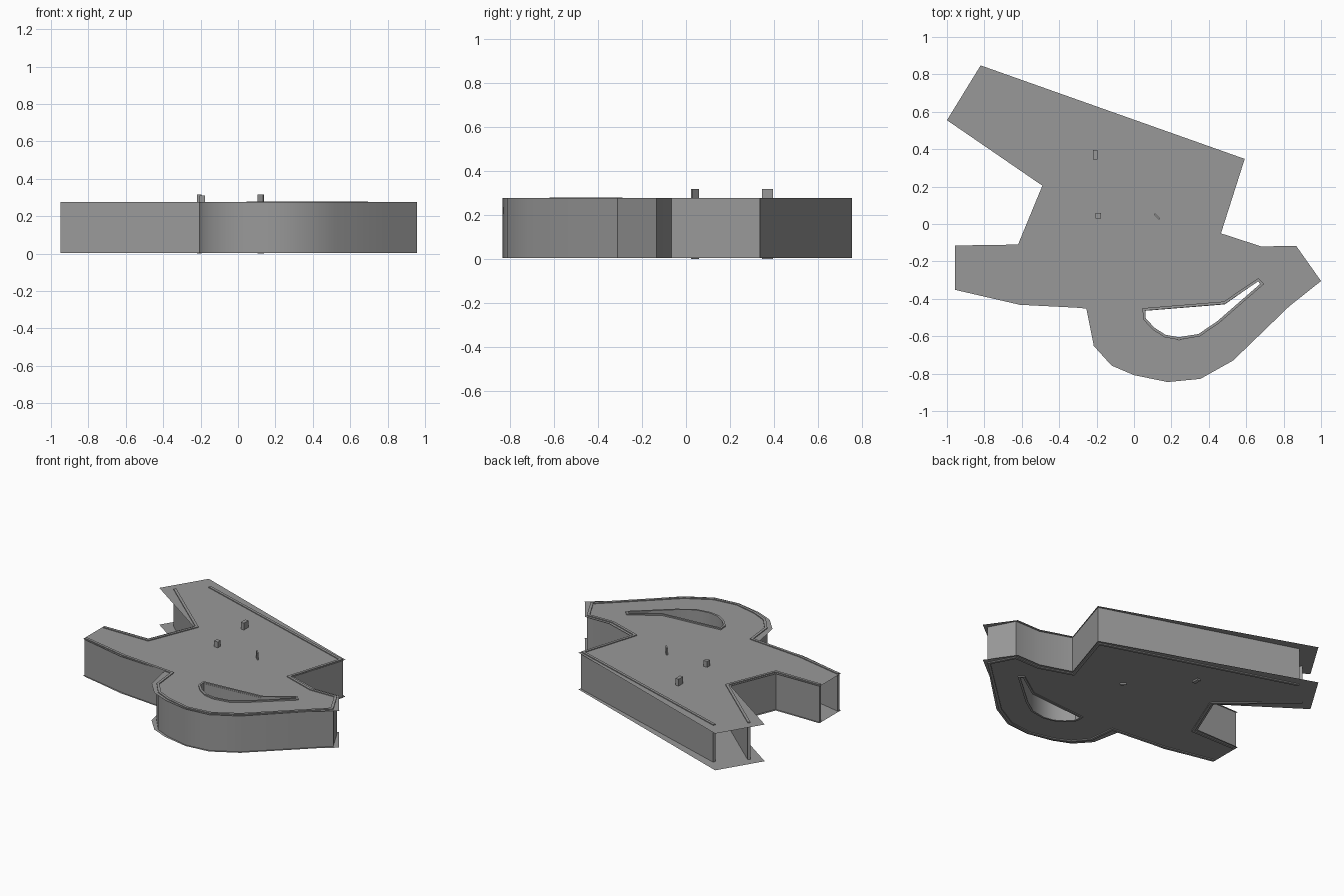
import bpy, bmesh
from mathutils import Vector

if "Cube" in bpy.data.objects:
    bpy.data.objects.remove(bpy.data.objects["Cube"])

grey = bpy.data.materials.new("dark_grey")
grey.diffuse_color = (.318, .318, .318, 1)
grey.use_nodes = True
grey.node_tree.nodes["Principled BSDF"].inputs["Base Color"].default_value = grey.diffuse_color


def finish(bm, name):
    bmesh.ops.recalc_face_normals(bm, faces=bm.faces)
    mesh = bpy.data.meshes.new(name)
    bm.to_mesh(mesh)
    bm.free()
    mesh.materials.append(grey)
    ob = bpy.data.objects.new(name, mesh)
    bpy.context.collection.objects.link(ob)
    return ob


def sheet(name, loops, z):
    """Flat sheet bounded by an outline and a hole."""
    bm = bmesh.new()
    for pts in loops:
        vs = [bm.verts.new((x, y, z)) for x, y in pts]
        for a, b in zip(vs, vs[1:] + vs[:1]):
            bm.edges.new((a, b))
    bmesh.ops.triangle_fill(bm, edges=bm.edges[:], use_beauty=True)
    return finish(bm, name)


def wall(name, pts, z0, z1, t=0.018, closed=False):
    """Upright wall along a path, thickened to the right with mitred corners."""
    p = [Vector(q) for q in pts]
    n = len(p)
    bm = bmesh.new()
    rings = []
    for i in range(n):
        dirs = []
        if closed or i > 0:
            dirs.append((p[i] - p[i - 1]).normalized())
        if closed or i < n - 1:
            dirs.append((p[(i + 1) % n] - p[i]).normalized())
        nor = [Vector((d.y, -d.x)) for d in dirs]
        m = sum(nor, Vector((0, 0))).normalized()
        q = p[i] + m * t / max(m.dot(nor[0]), 0.5)
        rings.append([bm.verts.new((a.x, a.y, z))
                      for a, z in ((p[i], z0), (p[i], z1), (q, z1), (q, z0))])
    for i in range(n if closed else n - 1):
        a, b = rings[i], rings[(i + 1) % n]
        for k in range(4):
            j = (k + 1) % 4
            bm.faces.new((a[k], a[j], b[j], b[k]))
    if not closed:
        bm.faces.new(rings[0])
        bm.faces.new(rings[-1])
    ob = finish(bm, name)
    bpy.ops.object.select_all(action='DESELECT')
    ob.select_set(True)
    bpy.context.view_layer.objects.active = ob
    bpy.ops.object.shade_smooth_by_angle(angle=0.6)
    return ob


def column(name, x0, x1, y0, y1, z0, z1):
    bm = bmesh.new()
    bmesh.ops.create_cube(bm, size=1)
    for v in bm.verts:
        v.co = (x1 if v.co.x > 0 else x0, y1 if v.co.y > 0 else y0, z1 if v.co.z > 0 else z0)
    return finish(bm, name)


# Floor and roof sheets with the crescent courtyard opening
outline = [(-.82, .848), (.592, .348), (.465, -.05), (.68, -.12), (.867, -.117), (1, -.305),
           (.83, -.44), (.53, -.73), (.355, -.828), (.18, -.845), (0, -.808), (-.12, -.757),
           (-.215, -.652), (-.255, -.45), (-.61, -.432), (-.957, -.352), (-.957, -.115),
           (-.62, -.11), (-.49, .205), (-1, .555)]
court = [(.05, -.465), (.05, -.51), (.1, -.565), (.165, -.605), (.24, -.62), (.35, -.6),
         (.455, -.53), (.69, -.325), (.665, -.305), (.485, -.43)]
sheet("floor", [outline, court], .011)
sheet("roof", [outline, court], .269)

# Long outer wall: north side, east wing, crescent, front of the west wing
wall("outer_wall", [(-.74, .755), (.58, .335), (.455, -.065), (.67, -.138), (.865, -.135),
                    (.957, -.31), (.81, -.447), (.52, -.718), (.35, -.813), (.18, -.833),
                    (.01, -.793), (-.1, -.743), (-.185, -.638), (-.205, -.457),
                    (-.6, -.42), (-.95, -.346)], .004, .275)

# Wall round the western notch; both wing ends stay open
wall("notch_wall", [(-.95, -.125), (-.61, -.125), (-.475, .205), (-.91, .585)], .004, .275)

# Courtyard wall, its curved side standing just inside the opening
wall("courtyard_wall", [(.06, -.463), (.063, -.505), (.11, -.555), (.17, -.593), (.24, -.605),
                        (.345, -.588), (.445, -.52), (.675, -.32), (.663, -.307),
                        (.485, -.428)], .004, .278, t=.014, closed=True)

# Shafts through the roof; the thin one is a plate set diagonally
column("small_roof_box", -.207, -.177, .03, .06, .015, .31)
column("large_shaft", -.22, -.195, .345, .395, 0, .317)
wall("thin_shaft", [(.112, .058), (.14, .03)], 0, .317, t=.01)
